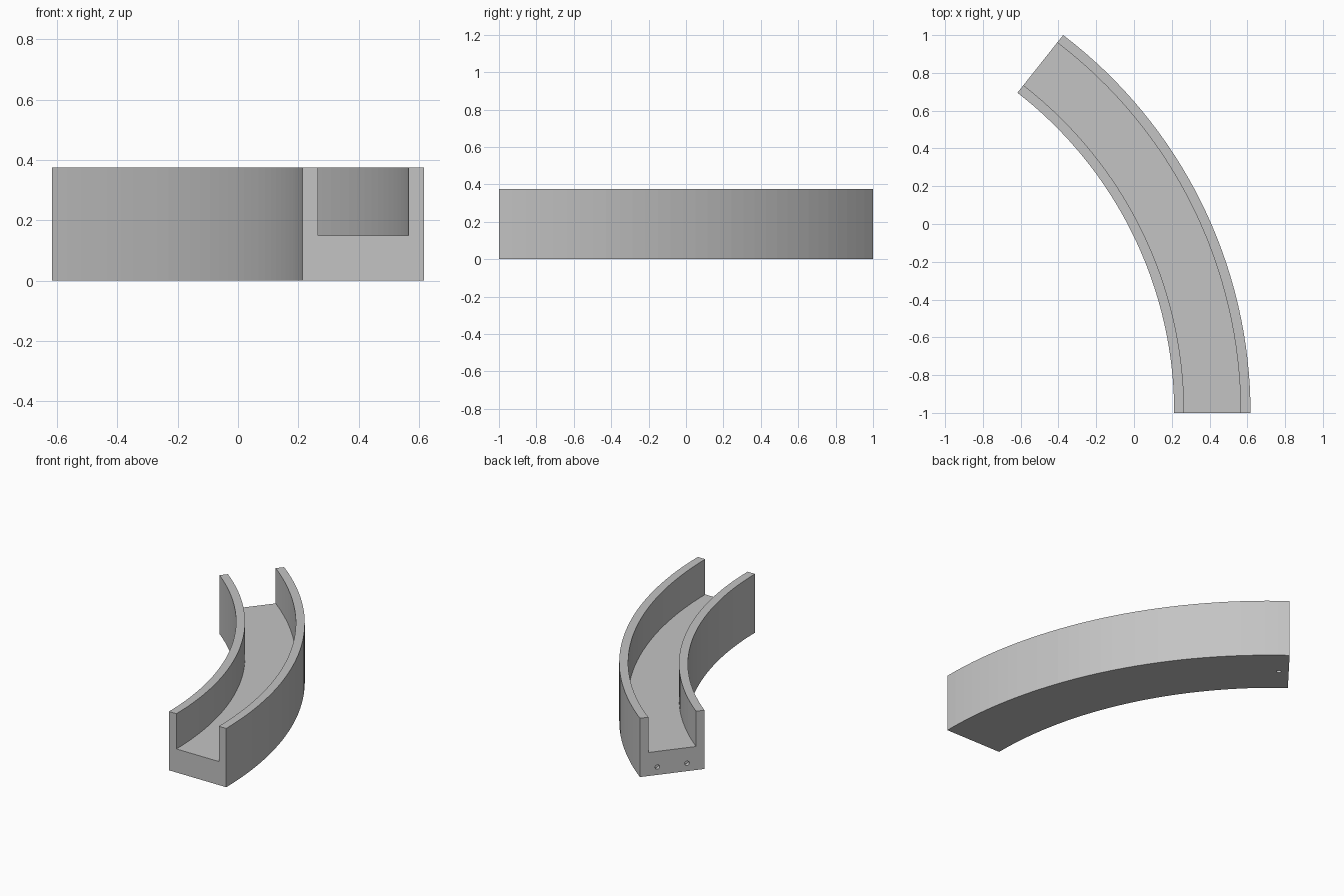
import bpy, bmesh, math
from mathutils import Vector

if "Cube" in bpy.data.objects:
    bpy.data.objects.remove(bpy.data.objects["Cube"])

SEGMENTS = 32
HEIGHT, FLOOR, FRONT_Y = 0.375, 0.15, -1.0
START_INNER, START_OUTER = 0.213, 0.617
END_INNER, END_OUTER = Vector((-0.617, 0.695)), Vector((-0.375, 1.0))
WALL = 0.13          # wall thickness as a share of the width


def material(name, value):
    mat = bpy.data.materials.new(name)
    mat.use_nodes = True
    colour = (value, value, value, 1)
    mat.diffuse_color = colour
    mat.node_tree.nodes["Principled BSDF"].inputs["Base Color"].default_value = colour
    return mat


def rail(share):
    """Arc leaving the front end square on and finishing on the back end."""
    x0 = START_INNER + (START_OUTER - START_INNER) * share
    end = END_INNER.lerp(END_OUTER, share)
    dx, dy = x0 - end.x, end.y - FRONT_Y
    radius = (dx * dx + dy * dy) / (2 * dx)
    sweep = math.asin(dy / radius)
    return [(x0 - radius + radius * math.cos(sweep * i / SEGMENTS),
             FRONT_Y + radius * math.sin(sweep * i / SEGMENTS))
            for i in range(SEGMENTS + 1)]


grey = material("plain grey", 0.55)

# Curved channel: a U-shaped section swept along the arcs
section = [(0, 0), (1, 0), (1, HEIGHT), (1 - WALL, HEIGHT),
           (1 - WALL, FLOOR), (WALL, FLOOR), (WALL, HEIGHT), (0, HEIGHT)]
bm = bmesh.new()
lines = [[bm.verts.new((x, y, z)) for x, y in rail(share)] for share, z in section]
for a, b in zip(lines, lines[1:] + lines[:1]):
    for i in range(SEGMENTS):
        bm.faces.new((a[i], b[i], b[i + 1], a[i + 1]))
for i in (0, SEGMENTS):
    bm.faces.new([line[i] for line in lines])
bmesh.ops.recalc_face_normals(bm, faces=bm.faces)
mesh = bpy.data.meshes.new("curved_channel")
bm.to_mesh(mesh)
bm.free()
channel = bpy.data.objects.new("curved_channel", mesh)
channel.data.materials.append(grey)
bpy.context.collection.objects.link(channel)

# Small holes: two in the back end face, one underneath near that end
across = (END_OUTER - END_INNER).normalized()
along = Vector((-across.y, across.x))
middle = END_INNER.lerp(END_OUTER, 0.5) - along * 0.06
holes = [(END_INNER.lerp(END_OUTER, s).to_3d() + Vector((0, 0, 0.05)), along.to_3d())
         for s in (0.27, 0.73)]
holes.append((middle.to_3d(), Vector((0, 0, 1))))

for position, axis in holes:
    bpy.ops.mesh.primitive_cylinder_add(vertices=16, radius=0.014, depth=0.05, location=position)
    cutter = bpy.context.object
    cutter.name = "hole_cutter"
    cutter.rotation_euler = axis.to_track_quat("Z", "Y").to_euler()
    cutter.data.materials.append(grey)
    cutter.hide_render = True
    cut = channel.modifiers.new("hole", "BOOLEAN")
    cut.object = cutter
    cut.operation = "DIFFERENCE"
    cut.solver = "EXACT"
    bpy.context.view_layer.objects.active = channel
    bpy.ops.object.modifier_apply(modifier=cut.name)
    bpy.data.objects.remove(cutter)
